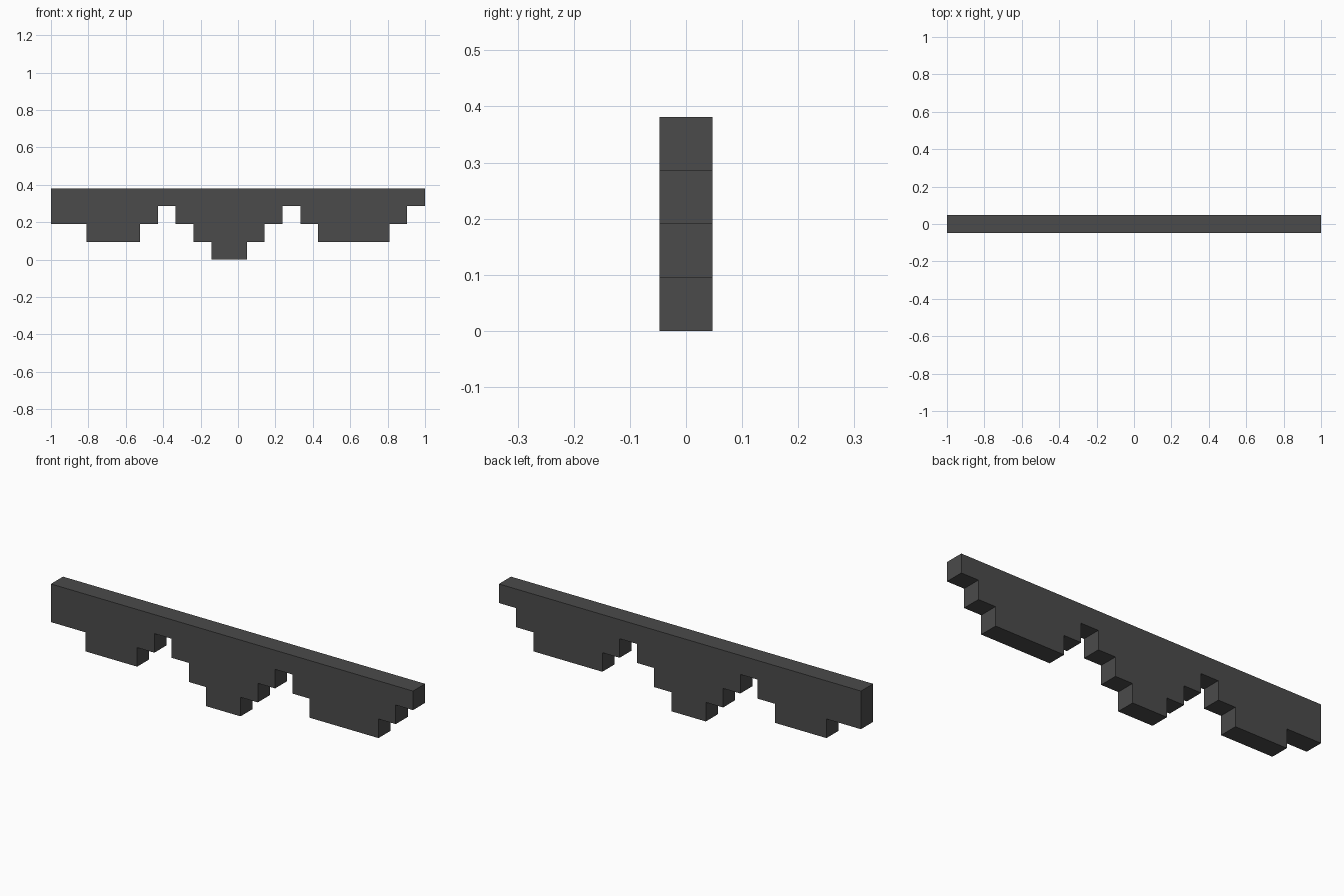
import bpy, bmesh

if "Cube" in bpy.data.objects:
    bpy.data.objects.remove(bpy.data.objects["Cube"])

U = 2 / 21          # one block; the strip is 21 blocks long and 4 tall
HEIGHT = 4 * U

# Hanging steps from left to right: (width, drop) in blocks
STEPS = [(2, 2), (3, 3), (1, 2), (1, 1), (1, 2), (1, 3), (2, 4),
         (1, 3), (1, 2), (1, 1), (1, 2), (4, 3), (1, 2), (1, 1)]

# Stepped outline: top edge, then along the lower edge
outline = [(1, HEIGHT), (-1, HEIGHT)]
x = -1
for width, drop in STEPS:
    z = HEIGHT - drop * U
    outline += [(x, z), (x + width * U, z)]
    x += width * U

# Front face pushed back to the full thickness
bm = bmesh.new()
face = bm.faces.new([bm.verts.new((px, -U / 2, pz)) for px, pz in outline])
back = bmesh.ops.extrude_face_region(bm, geom=[face], use_keep_orig=True)
bmesh.ops.translate(bm, vec=(0, U, 0),
                    verts=[g for g in back["geom"] if isinstance(g, bmesh.types.BMVert)])
bmesh.ops.recalc_face_normals(bm, faces=bm.faces)

mesh = bpy.data.meshes.new("stepped_valance")
bm.to_mesh(mesh)
bm.free()
valance = bpy.data.objects.new("stepped_valance", mesh)
bpy.context.collection.objects.link(valance)

# Single dark grey colour
grey = bpy.data.materials.new("dark_grey")
grey.diffuse_color = (0.07, 0.07, 0.07, 1)
grey.use_nodes = True
grey.node_tree.nodes["Principled BSDF"].inputs["Base Color"].default_value = grey.diffuse_color
mesh.materials.append(grey)
